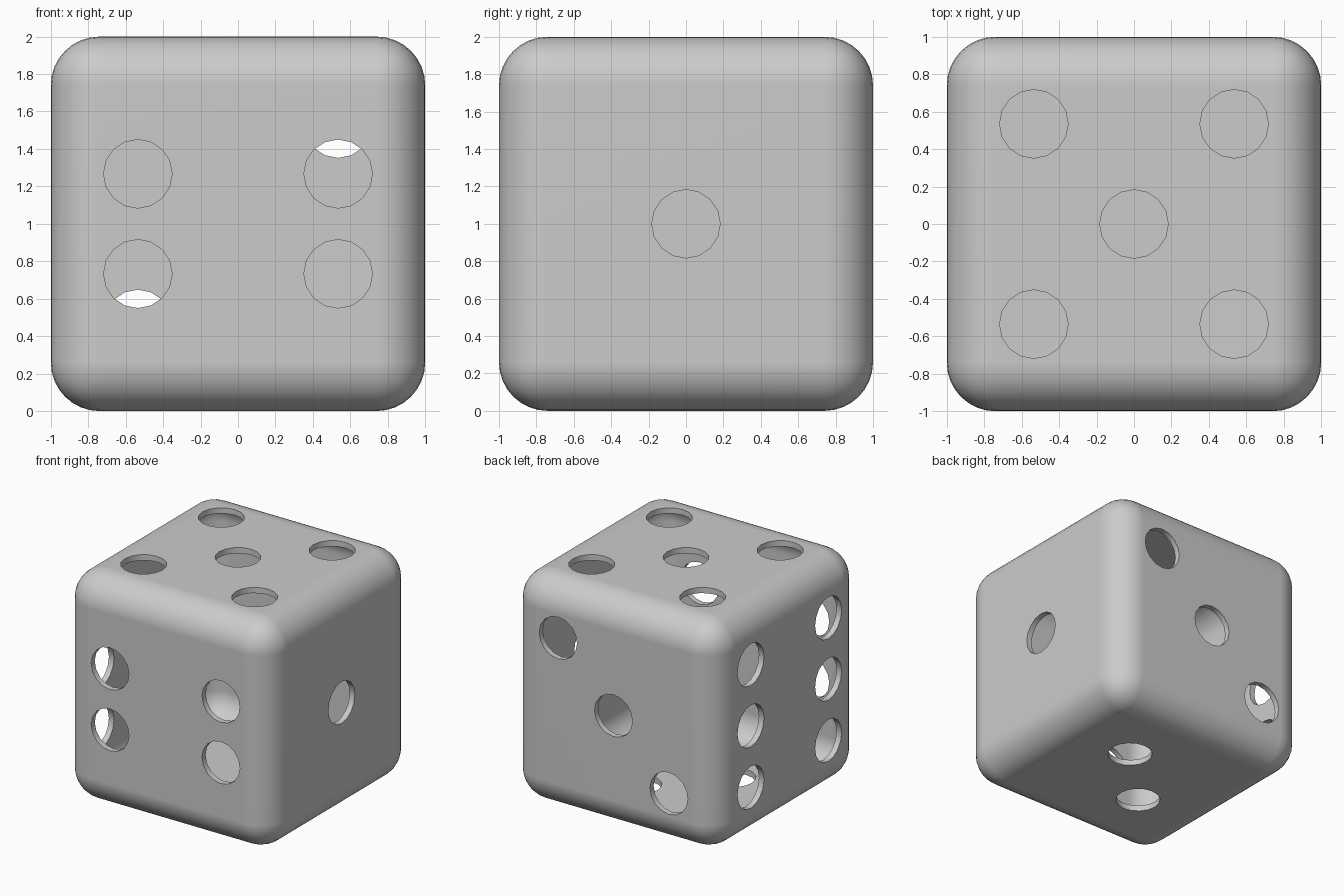
import bpy, bmesh
from mathutils import Vector, Matrix

if "Cube" in bpy.data.objects:
    bpy.data.objects.remove(bpy.data.objects["Cube"])

PIP_R, OFF, HALF, WALL = 0.183, 0.535, 0.267, 0.05

# pip layouts: outward normal, two in-plane axes, list of (u, v)
X, Y, Z = Vector((1, 0, 0)), Vector((0, 1, 0)), Vector((0, 0, 1))
faces = [
    (X, Y, Z, [(0, 0)]),                                                   # right: 1
    (-Z, X, Y, [(-HALF, -HALF), (HALF, HALF)]),                            # bottom: 2
    (Y, X, Z, [(-OFF, -OFF), (0, 0), (OFF, OFF)]),                         # back: 3
    (-Y, X, Z, [(u, v) for u in (-OFF, OFF) for v in (-HALF, HALF)]),      # front: 4
    (Z, X, Y, [(0, 0)] + [(u, v) for u in (-OFF, OFF) for v in (-OFF, OFF)]),  # top: 5
    (-X, Y, Z, [(u, v) for u in (-OFF, OFF) for v in (-OFF, 0, OFF)]),     # left: 6
]

# hollow rounded cube shell
bpy.ops.mesh.primitive_cube_add(size=2, location=(0, 0, 1))
shell = bpy.context.object
shell.name = "hollow_cube_shell"
bevel = shell.modifiers.new("rounding", 'BEVEL')
bevel.width, bevel.segments = 0.26, 8
solid = shell.modifiers.new("wall", 'SOLIDIFY')
solid.thickness, solid.offset = WALL, -1
solid.use_even_offset = True

# all pip cutters in one mesh
bm = bmesh.new()
for normal, u_axis, v_axis, pips in faces:
    rot = Z.rotation_difference(normal).to_matrix().to_4x4()
    for u, v in pips:
        centre = Z + normal + u_axis * u + v_axis * v
        bmesh.ops.create_cone(bm, cap_ends=True, segments=16, radius1=PIP_R, radius2=PIP_R,
                              depth=0.2, matrix=Matrix.Translation(centre) @ rot)
mesh = bpy.data.meshes.new("pip_cutters")
bm.to_mesh(mesh)
bm.free()
cutter = bpy.data.objects.new("pip_cutters", mesh)
cutter.hide_render = True
bpy.context.collection.objects.link(cutter)

# punch the pips through the wall
cut = shell.modifiers.new("pips", 'BOOLEAN')
cut.operation, cut.solver, cut.object = 'DIFFERENCE', 'EXACT', cutter
bpy.context.view_layer.objects.active = shell
for name in [m.name for m in shell.modifiers]:
    bpy.ops.object.modifier_apply(modifier=name)
bpy.data.objects.remove(cutter)

# smooth rounding, crisp pip rims
bpy.ops.object.shade_smooth_by_angle()
weighted = shell.modifiers.new("flat_faces", 'WEIGHTED_NORMAL')
weighted.keep_sharp = True
